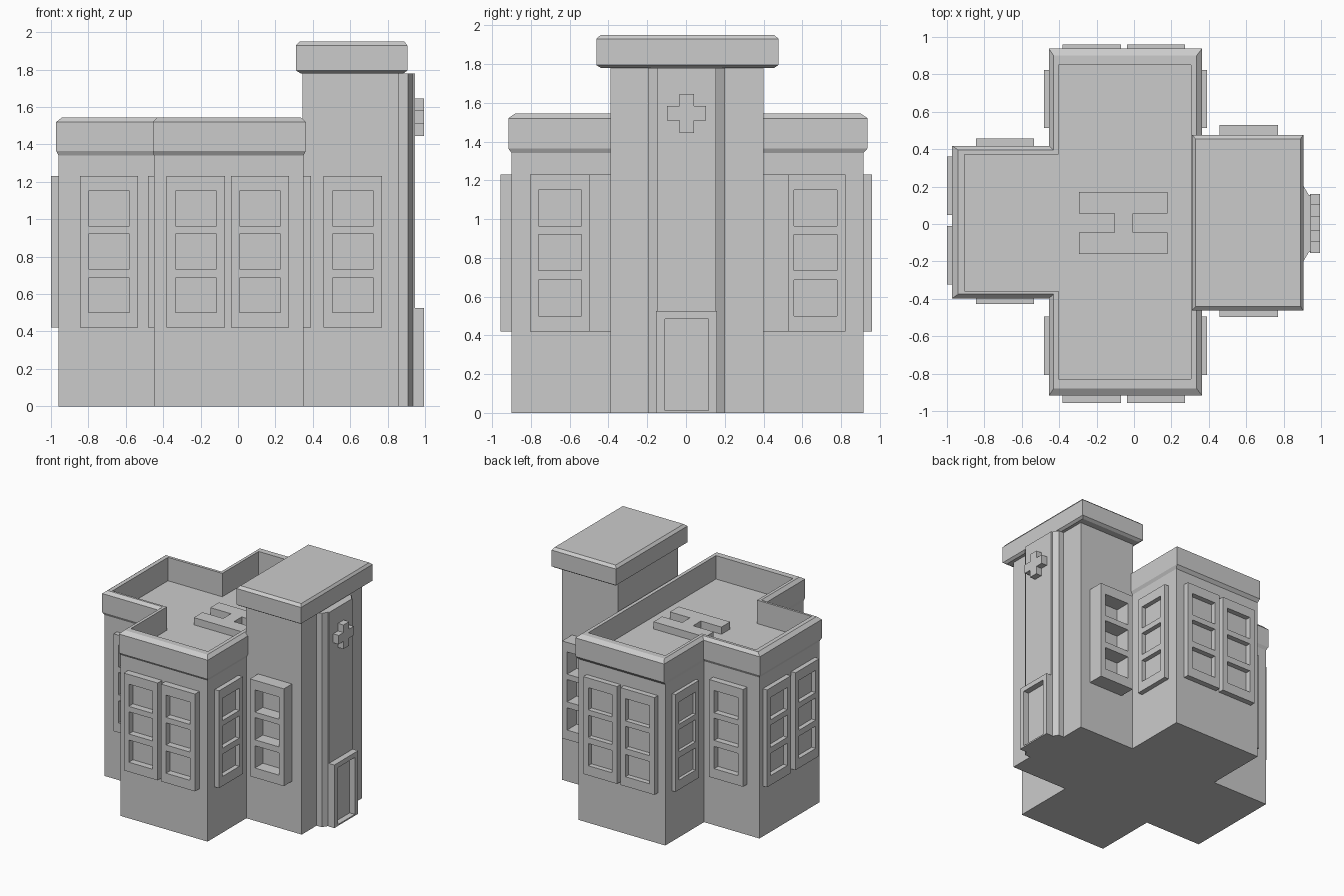
import bpy
import bmesh
from math import radians
from mathutils import Matrix, Vector

cube = bpy.data.objects.get("Cube")
if cube:
    bpy.data.objects.remove(cube, do_unlink=True)

grey = bpy.data.materials.new("plain grey")
grey.use_nodes = True
colour = (0.6, 0.6, 0.6, 1)
grey.diffuse_color = colour
grey.node_tree.nodes["Principled BSDF"].inputs["Base Color"].default_value = colour


def finish(bm, name):
    bmesh.ops.recalc_face_normals(bm, faces=bm.faces)
    mesh = bpy.data.meshes.new(name)
    bm.to_mesh(mesh)
    bm.free()
    mesh.materials.append(grey)
    obj = bpy.data.objects.new(name, mesh)
    bpy.context.collection.objects.link(obj)
    return obj


def loft(name, rings):
    """Skin a stack of (outline, height) rings and cap both ends."""
    bm = bmesh.new()
    loops = [[bm.verts.new((x, y, z)) for x, y in pts] for pts, z in rings]
    for low, high in zip(loops, loops[1:]):
        n = len(low)
        for i in range(n):
            j = (i + 1) % n
            bm.faces.new((low[i], low[j], high[j], high[i]))
    bm.faces.new(loops[0])
    bm.faces.new(loops[-1])
    return finish(bm, name)


def rect(x0, x1, y0, y1):
    return [(x0, y0), (x1, y0), (x1, y1), (x0, y1)]


def tee(xl, xm, xr, y0, y1, y2, y3):
    """Main block with a narrower wing towards -x."""
    return [(xm, y0), (xr, y0), (xr, y3), (xm, y3),
            (xm, y2), (xl, y2), (xl, y1), (xm, y1)]


def panel(name, cols, rows, depth, wall, angle):
    """Raised panel on a wall; every odd column/row cell is an opening."""
    bm = bmesh.new()
    grid = [[bm.verts.new((x, 0.004, z)) for x in cols] for z in rows]
    cells, holes = [], []
    for r in range(len(rows) - 1):
        for c in range(len(cols) - 1):
            f = bm.faces.new((grid[r][c], grid[r][c + 1],
                              grid[r + 1][c + 1], grid[r + 1][c]))
            if r % 2 and c % 2:
                f.material_index = 1
            cells.append(f)
    out = bmesh.ops.extrude_face_region(bm, geom=cells, use_keep_orig=True)["geom"]
    for v in out:
        if isinstance(v, bmesh.types.BMVert):
            v.co.y = -depth
    holes = [f for f in out if isinstance(f, bmesh.types.BMFace) and f.material_index]
    sunk = bmesh.ops.extrude_discrete_faces(bm, faces=holes)["faces"]
    for f in sunk:
        for v in f.verts:
            v.co.y = -0.003
    for f in bm.faces:
        f.material_index = 0
    bm.transform(Matrix.Translation(Vector(wall)) @ Matrix.Rotation(radians(angle), 4, 'Z'))
    return finish(bm, name)


# Main block and side wing, with flared parapet and sunken flat roof
wall = tee(-0.96, -0.45, 0.35, -0.90, -0.385, 0.405, 0.915)
lip = tee(-0.972, -0.455, 0.363, -0.917, -0.398, 0.418, 0.937)
crest = tee(-0.94, -0.43, 0.335, -0.88, -0.375, 0.395, 0.90)
inner = tee(-0.905, -0.405, 0.305, -0.83, -0.357, 0.372, 0.85)
loft("main_building", [(wall, 0), (wall, 1.34), (lip, 1.365), (lip, 1.52),
                       (crest, 1.545), (inner, 1.545), (inner, 1.35)])

# Tower and its overhanging cap
shaft = rect(0.345, 0.86, -0.39, 0.40)
loft("tower", [(shaft, 0), (shaft, 1.785)])
cap_low = rect(0.335, 0.885, -0.44, 0.455)
cap = rect(0.31, 0.905, -0.463, 0.477)
cap_top = rect(0.33, 0.89, -0.44, 0.455)
loft("tower_cap", [(cap_low, 1.78), (cap, 1.795), (cap, 1.93), (cap_top, 1.95)])

# Chamfered entrance pier on the tower
pier = [(0.85, -0.195), (0.908, -0.195), (0.935, -0.15), (0.945, -0.15),
        (0.945, 0.155), (0.935, 0.155), (0.908, 0.2), (0.85, 0.2)]
loft("entrance_pier", [(pier, 0), (pier, 1.78)])

# Door surround
panel("door_frame", [-0.157, -0.112, 0.112, 0.157], [0, 0.012, 0.485, 0.525],
      0.05, (0.945, 0.003, 0), 90)

# Raised cross sign
a, b, cz = 0.037, 0.1, 1.545
plus = [(-a, -b), (a, -b), (a, -a), (b, -a), (b, a), (a, a),
        (a, b), (-a, b), (-a, a), (-b, a), (-b, -a), (-a, -a)]
sign = loft("cross_sign", [(plus, 0), (plus, 0.055)])
sign.matrix_world = Matrix.Translation((0.94, 0.003, cz)) @ Matrix.Rotation(radians(90), 4, 'Y')

# Landing pad letter-shaped block: two bars joined by a bridge
pad = [(-0.295, -0.16), (0.18, -0.16), (0.18, -0.045), (-0.005, -0.045),
       (-0.005, 0.057), (0.18, 0.057), (0.18, 0.17), (-0.295, 0.17),
       (-0.295, 0.057), (-0.105, 0.057), (-0.105, -0.045), (-0.295, -0.045)]
loft("roof_pad_marking", [(pad, 1.345), (pad, 1.41)])

# Window panels: position on the wall, facing angle, thickness
cols = [-0.156, -0.11, 0.11, 0.156]
rows = [0.42, 0.50, 0.685, 0.735, 0.92, 0.965, 1.15, 1.23]
windows = []
for x in (-0.225, 0.118):
    windows += [("front_window", x, -0.90, 0, 0.058), ("back_window", x, 0.915, 180, 0.045)]
for y in (-0.65, 0.668):
    windows += [("left_window", 0.35, y, 90, 0.04), ("right_window", -0.45, y, 270, 0.03)]
for y in (-0.168, 0.205):
    windows.append(("wing_end_window", -0.96, y, 270, 0.04))
windows += [("wing_front_window", -0.69, -0.385, 0, 0.043),
            ("wing_back_window", -0.69, 0.405, 180, 0.053),
            ("tower_front_window", 0.614, -0.39, 0, 0.107),
            ("tower_back_window", 0.614, 0.40, 180, 0.13)]
for name, x, y, angle, depth in windows:
    panel(name, cols, rows, depth, (x, y, 0), angle)
